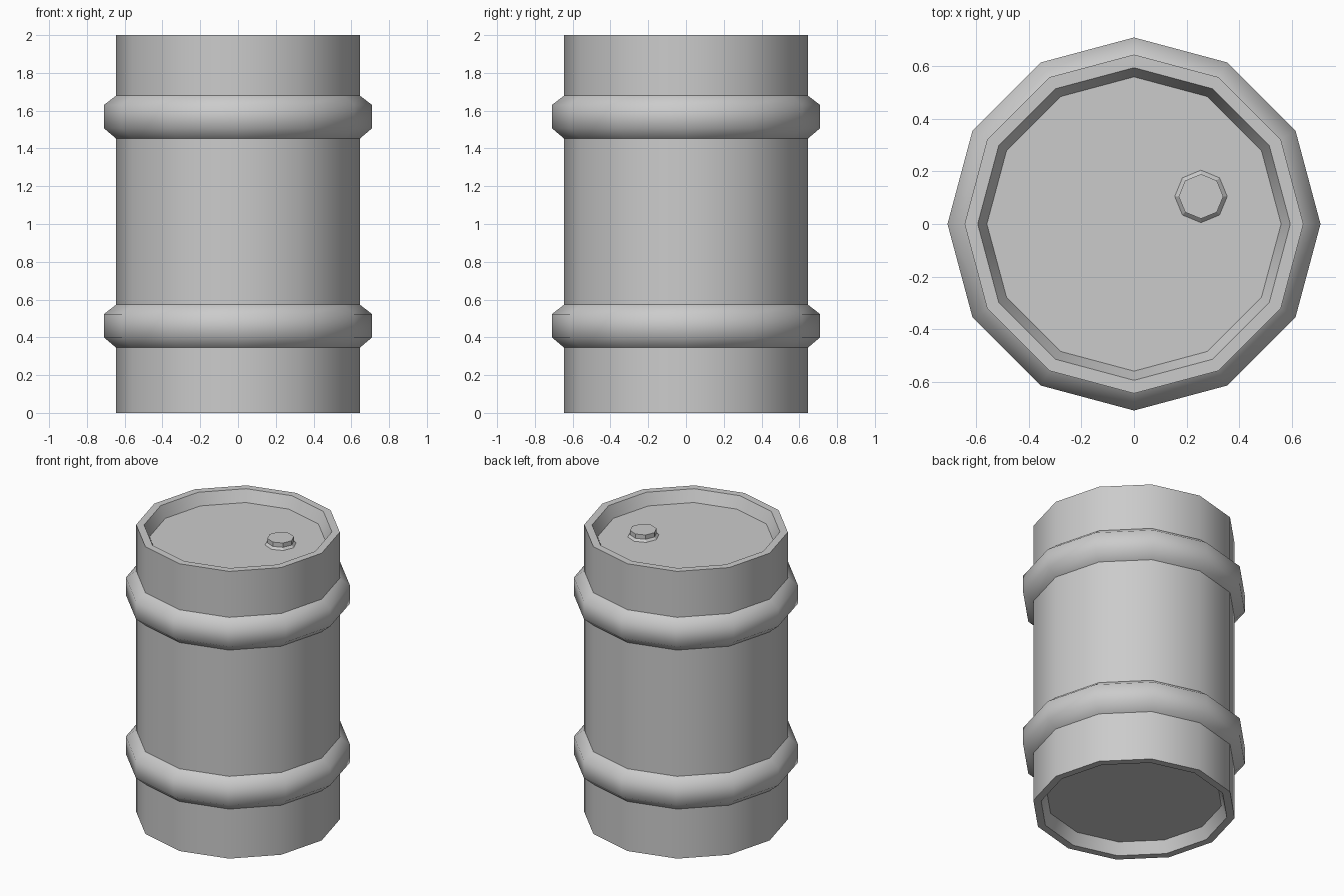
import bpy
import bmesh
import math

if "Cube" in bpy.data.objects:
    bpy.data.objects.remove(bpy.data.objects["Cube"])


def lathe(name, profile, sides, center=(0, 0), smooth_angle=35):
    """Spin a (radius, z) profile around a vertical axis."""
    bm = bmesh.new()
    rings = []
    for r, z in profile:
        if r == 0:
            rings.append(None)
            continue
        rings.append([bm.verts.new((r * math.cos(2 * math.pi * i / sides),
                                    r * math.sin(2 * math.pi * i / sides), z))
                      for i in range(sides)])
    for a, b in zip(rings, rings[1:]):
        if a is None:
            bm.faces.new(b[::-1])
        elif b is None:
            bm.faces.new(a)
        else:
            for i in range(sides):
                j = (i + 1) % sides
                bm.faces.new((a[i], a[j], b[j], b[i]))
    mesh = bpy.data.meshes.new(name)
    bm.to_mesh(mesh)
    bm.free()
    obj = bpy.data.objects.new(name, mesh)
    obj.location = (center[0], center[1], 0)
    bpy.context.collection.objects.link(obj)
    bpy.ops.object.select_all(action='DESELECT')
    obj.select_set(True)
    bpy.context.view_layer.objects.active = obj
    bpy.ops.object.shade_smooth_by_angle(angle=math.radians(smooth_angle))
    return obj


R = 0.645

# Drum shell with recessed lid and base
lathe("drum_body", [(0, 0.08), (0.56, 0.08), (0.595, 0), (R, 0),
                    (R, 2), (0.595, 2), (0.56, 1.92), (0, 1.92)], 12)

# Two raised hoops
for name, z in (("lower_hoop", 0.345), ("upper_hoop", 1.452)):
    lathe(name, [(R, z), (0.71, z + 0.055), (0.71, z + 0.178), (R, z + 0.228)],
          12, smooth_angle=55)

# Filler cap on the lid
lathe("filler_cap", [(0.1, 1.92), (0.085, 1.935), (0.085, 1.965), (0, 1.965)],
      8, center=(0.255, 0.105), smooth_angle=30)
